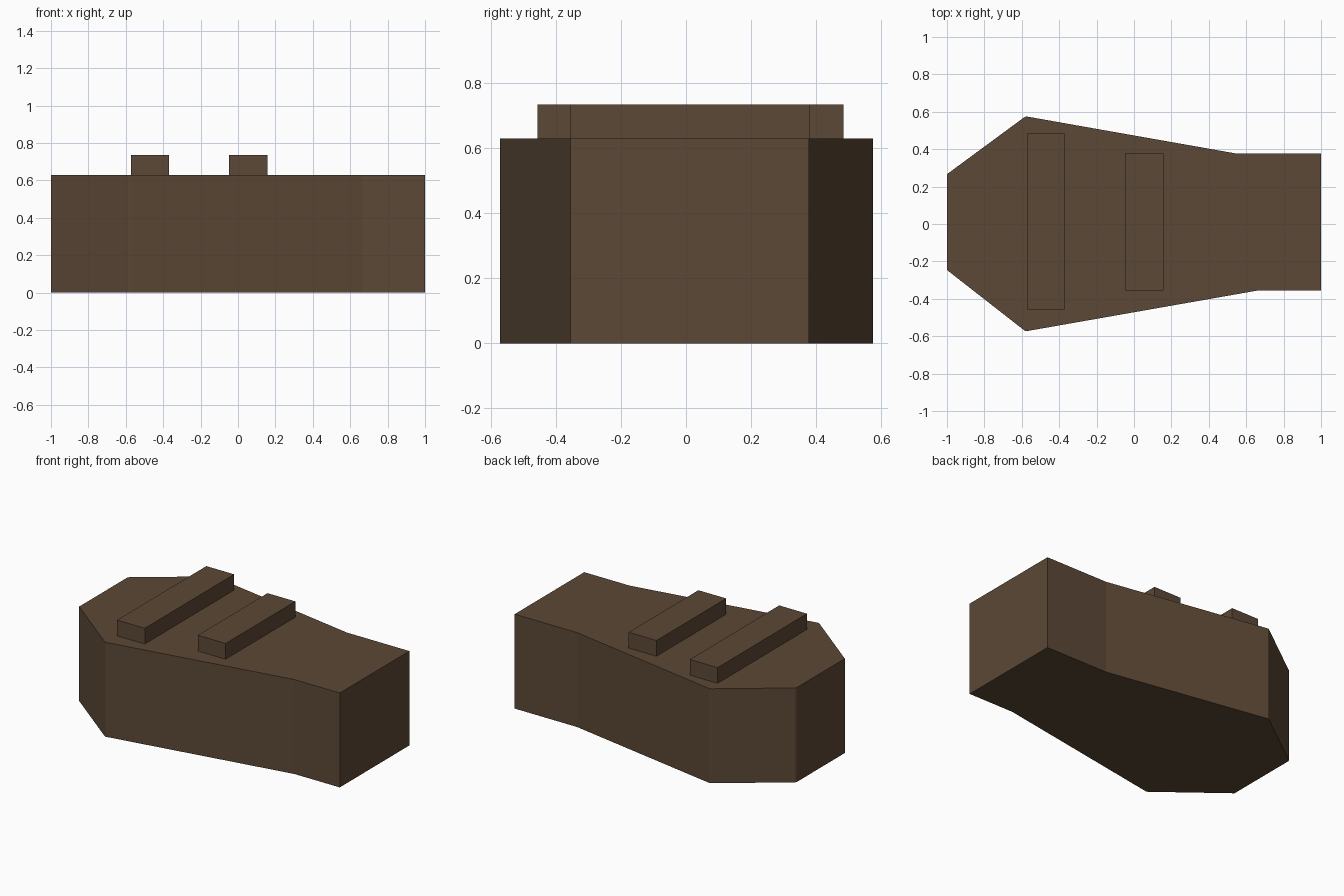
import bpy, bmesh

if "Cube" in bpy.data.objects:
    bpy.data.objects.remove(bpy.data.objects["Cube"])

wood = bpy.data.materials.new("dark brown wood")
wood.diffuse_color = (0.107, 0.065, 0.037, 1)
wood.use_nodes = True
wood.node_tree.nodes["Principled BSDF"].inputs["Base Color"].default_value = wood.diffuse_color


def prism(name, outline, z0, z1):
    """Extrude a flat outline from z0 up to z1."""
    bm = bmesh.new()
    base = bm.faces.new([bm.verts.new((x, y, z0)) for x, y in outline])
    top = bmesh.ops.extrude_face_region(bm, geom=[base], use_keep_orig=True)
    verts = [g for g in top["geom"] if isinstance(g, bmesh.types.BMVert)]
    bmesh.ops.translate(bm, verts=verts, vec=(0, 0, z1 - z0))
    bmesh.ops.recalc_face_normals(bm, faces=bm.faces)
    mesh = bpy.data.meshes.new(name)
    bm.to_mesh(mesh)
    bm.free()
    mesh.materials.append(wood)
    obj = bpy.data.objects.new(name, mesh)
    bpy.context.collection.objects.link(obj)
    return obj


def plank(name, x0, x1, y0, y1):
    return prism(name, [(x0, y0), (x1, y0), (x1, y1), (x0, y1)], 0.63, 0.735)


# Coffin body: narrow head, wide shoulders, straight foot end
prism("coffin_body", [
    (-1, -0.246), (-0.585, -0.57), (-0.575, -0.573), (0.665, -0.355),
    (1, -0.355), (1, 0.378), (0.54, 0.378), (-0.575, 0.575),
    (-0.585, 0.572), (-0.995, 0.27), (-1, 0.262)], 0, 0.63)

# Two boards nailed across the lid
plank("shoulder_plank", -0.573, -0.368, -0.457, 0.485)
plank("middle_plank", -0.048, 0.157, -0.355, 0.38)
